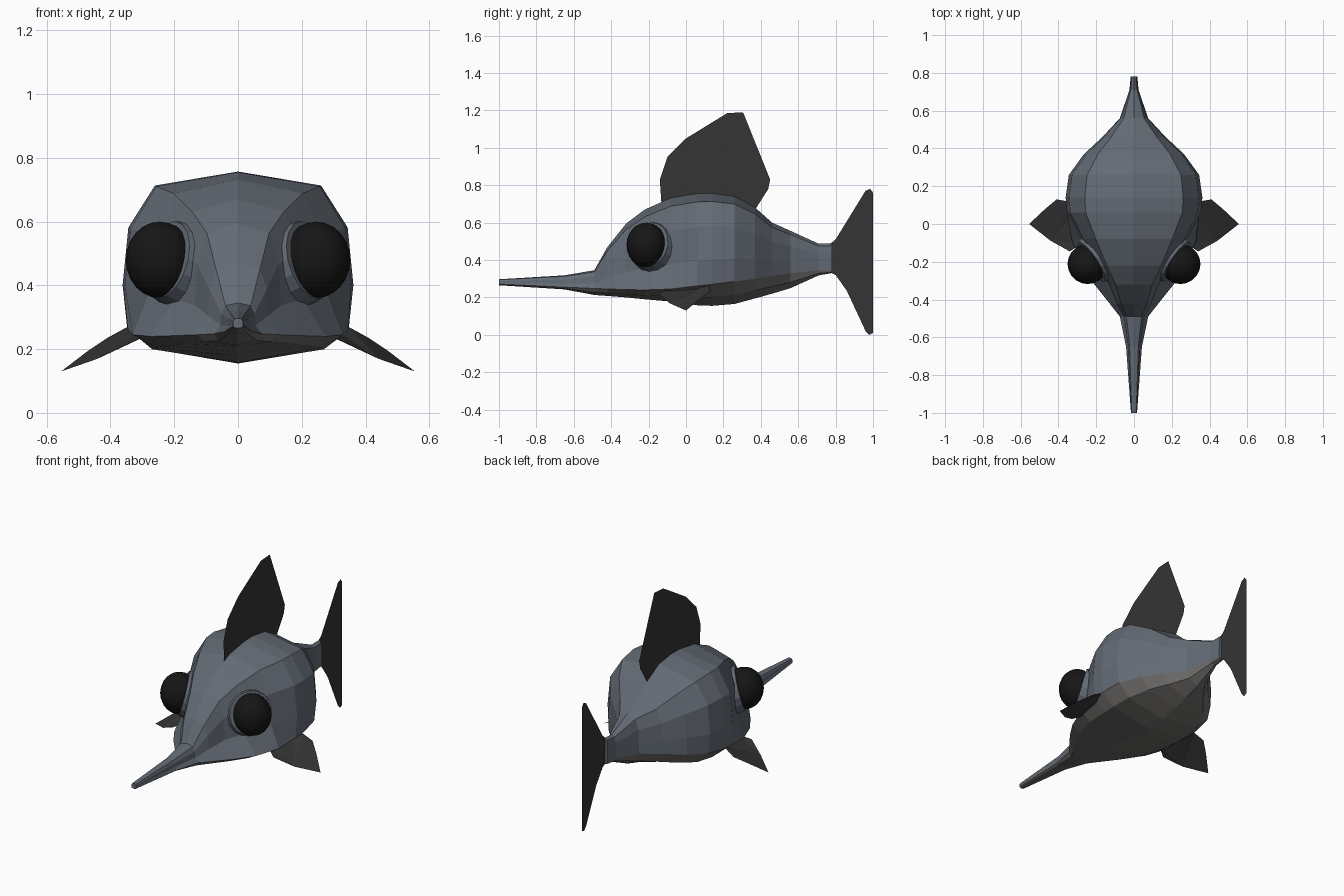
import bpy
import bmesh
from mathutils import Vector

if "Cube" in bpy.data.objects:
    bpy.data.objects.remove(bpy.data.objects["Cube"])


def material(name, color):
    m = bpy.data.materials.new(name)
    m.diffuse_color = (*color, 1)
    m.use_nodes = True
    m.node_tree.nodes["Principled BSDF"].inputs["Base Color"].default_value = m.diffuse_color
    return m


SKIN = material("blue_grey_skin", (0.125, 0.145, 0.175))
BELLY = material("belly_grey", (0.15, 0.145, 0.14))
FIN = material("dark_fin", (0.035, 0.035, 0.035))
BLACK = material("black_eye", (0.008, 0.008, 0.008))


def make_object(name, bm, *mats):
    mesh = bpy.data.meshes.new(name)
    bm.to_mesh(mesh)
    bm.free()
    for m in mats:
        mesh.materials.append(m)
    obj = bpy.data.objects.new(name, mesh)
    bpy.context.collection.objects.link(obj)
    return obj


def flat_fin(name, points):
    bm = bmesh.new()
    bm.faces.new([bm.verts.new(p) for p in points])
    bmesh.ops.triangulate(bm, faces=bm.faces[:])
    return make_object(name, bm, FIN)


# Body stations: y, top z, belly edge z, bottom z, middle half width, lower half width
STATIONS = [
    (-1.00, .297, .272, .265, .016, .016),
    (-0.65, .318, .255, .243, .032, .042),
    (-0.49, .345, .248, .213, .055, .075),
    (-0.42, .470, .245, .208, .095, .130),
    (-0.32, .595, .242, .200, .135, .210),
    (-0.22, .670, .240, .190, .200, .275),
    (-0.08, .732, .245, .178, .280, .330),
    (0.06, .755, .262, .158, .355, .345),
    (0.14, .757, .270, .155, .362, .348),
    (0.26, .740, .285, .165, .345, .330),
    (0.37, .680, .300, .195, .265, .260),
    (0.46, .600, .315, .220, .168, .168),
    (0.56, .555, .330, .250, .075, .075),
    (0.71, .487, .345, .318, .024, .024),
    (0.78, .490, .342, .330, .018, .018),
]


def section(y, zt, zl, zb, wm, wl):
    h = zt - zl
    half = [(wm * .72, zt - h * .09), (wm * .95, zt - h * .36),
            (wm, zt - h * .73), (wl, zl), (wl * .78, zl - (zl - zb) * .6)]
    ring = [(0, zt)] + half + [(0, zb)] + [(-x, z) for x, z in reversed(half)]
    return [Vector((x, y, z)) for x, z in ring]


# Body with long snout, loft of twelve-sided sections
bm = bmesh.new()
rings = [[bm.verts.new(p) for p in section(*s)] for s in STATIONS]
for a, b in zip(rings, rings[1:]):
    for i in range(12):
        j = (i + 1) % 12
        face = bm.faces.new((a[i], a[j], b[j], b[i]))
        face.material_index = 1 if 4 <= i <= 7 else 0
bm.faces.new(rings[0])
bm.faces.new(rings[-1])
bmesh.ops.recalc_face_normals(bm, faces=bm.faces[:])
make_object("body", bm, SKIN, BELLY)

# Dorsal and tail fins are single flat sheets
dorsal = [(-.13, .68), (-.14, .83), (-.10, .95), (0, 1.05), (.22, 1.185),
          (.305, 1.19), (.45, .83), (.44, .78), (.37, .67)]
flat_fin("dorsal_fin", [(0, y, z) for y, z in dorsal])
tail = [(.77, .485), (.80, .51), (.86, .60), (.96, .77), (.985, .78),
        (1, .76), (1, .01), (.98, 0), (.96, .02), (.86, .235), (.80, .32), (.77, .335)]
flat_fin("tail_fin", [(0, y, z) for y, z in tail])

pectoral = [(.27, -.10, .25), (.34, -.145, .22), (.44, -.09, .17), (.555, 0, .13),
            (.47, .08, .195), (.41, .13, .235), (.35, .12, .268), (.29, .10, .27)]

for side, label in ((1, "right"), (-1, "left")):
    flat_fin(label + "_pectoral_fin", [(x * side, y, z) for x, y, z in pectoral])

    # Raised socket collar facing outward and forward
    normal = Vector((.80 * side, -.54, .25)).normalized()
    bm = bmesh.new()
    bmesh.ops.create_cone(bm, cap_ends=True, segments=16,
                          radius1=.14, radius2=.125, depth=.06)
    socket = make_object(label + "_eye_socket", bm, SKIN)
    socket.rotation_euler = normal.to_track_quat('Z', 'Y').to_euler()
    socket.location = Vector((.21 * side, -.19, .475)) - normal * .01

    # Bulging eye
    bm = bmesh.new()
    bmesh.ops.create_uvsphere(bm, u_segments=20, v_segments=12, radius=1)
    for f in bm.faces:
        f.smooth = True
    eye = make_object(label + "_eye", bm, BLACK)
    eye.scale = (.107, .106, .12)
    eye.location = (.245 * side, -.212, .48)
